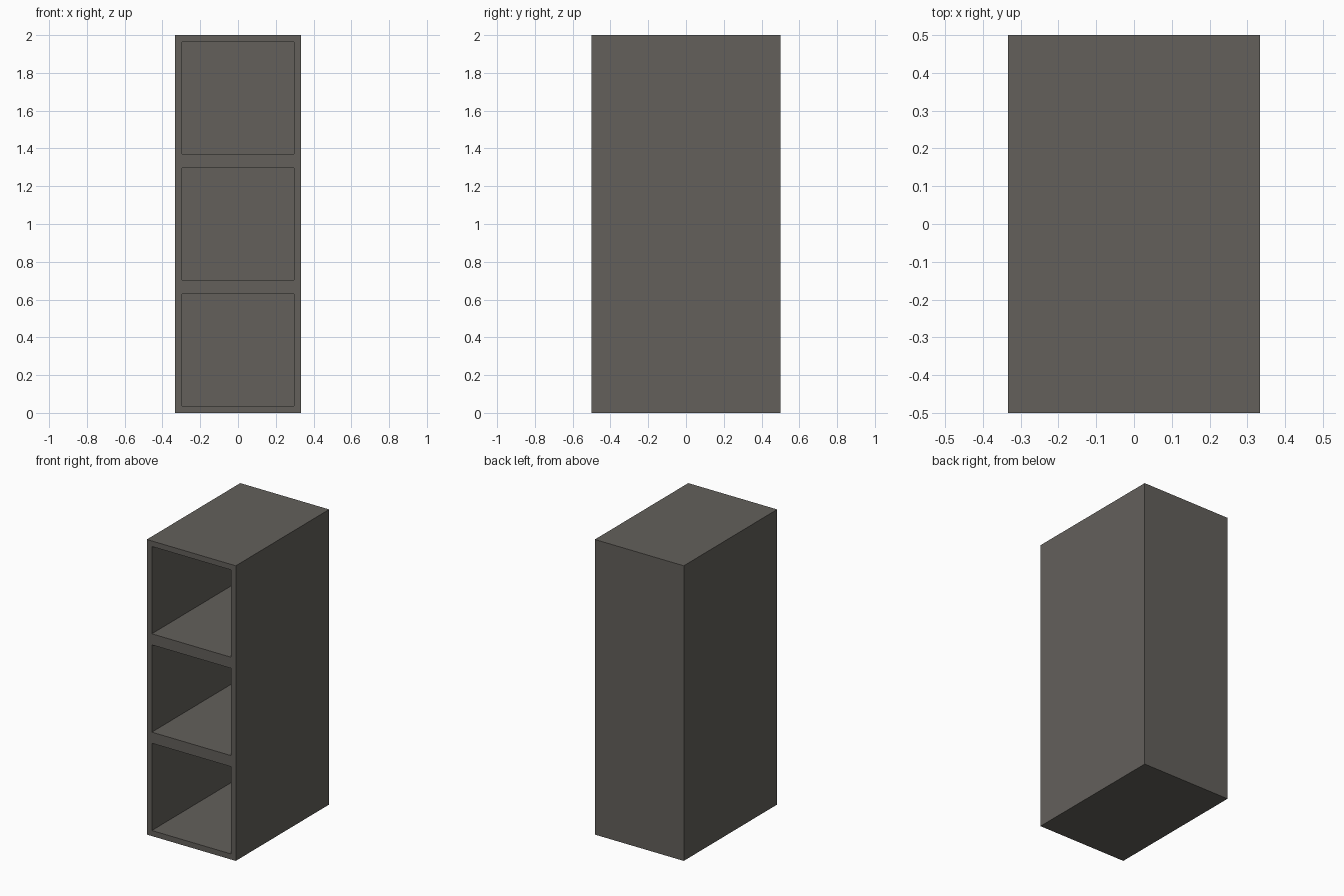
import bpy

if "Cube" in bpy.data.objects:
    bpy.data.objects.remove(bpy.data.objects["Cube"])

W, D, H = 0.6667, 1.0, 2.0     # overall size
N = 3                          # stacked compartments
T = 0.0375                     # wall thickness
CELL = H / N


def box(name, size, centre):
    bpy.ops.mesh.primitive_cube_add(size=1, location=centre)
    ob = bpy.context.object
    ob.name = name
    ob.scale = size
    bpy.ops.object.transform_apply(location=True, rotation=True, scale=True)
    return ob


# Solid cabinet body
grey = bpy.data.materials.new("warm dark grey")
grey.diffuse_color = (0.125, 0.117, 0.105, 1)
grey.use_nodes = True
grey.node_tree.nodes["Principled BSDF"].inputs["Base Color"].default_value = grey.diffuse_color
cabinet = box("cubby_cabinet", (W, D, H), (0, 0, H / 2))
cabinet.data.materials.append(grey)

# Three deep compartments, open at the front and closed at the back
for i in range(N):
    front, back = -D / 2 - 0.1, D / 2 - T
    cutter = box(f"compartment_cutter_{i + 1}",
                 (W - 2 * T, back - front, CELL - 2 * T),
                 (0, (front + back) / 2, CELL * (i + 0.5)))
    cutter.data.materials.append(grey)
    cutter.hide_render = True
    mod = cabinet.modifiers.new(f"compartment_{i + 1}", 'BOOLEAN')
    mod.operation = 'DIFFERENCE'
    mod.solver = 'EXACT'
    mod.object = cutter
    bpy.context.view_layer.objects.active = cabinet
    bpy.ops.object.modifier_apply(modifier=mod.name)
    bpy.data.objects.remove(cutter)
